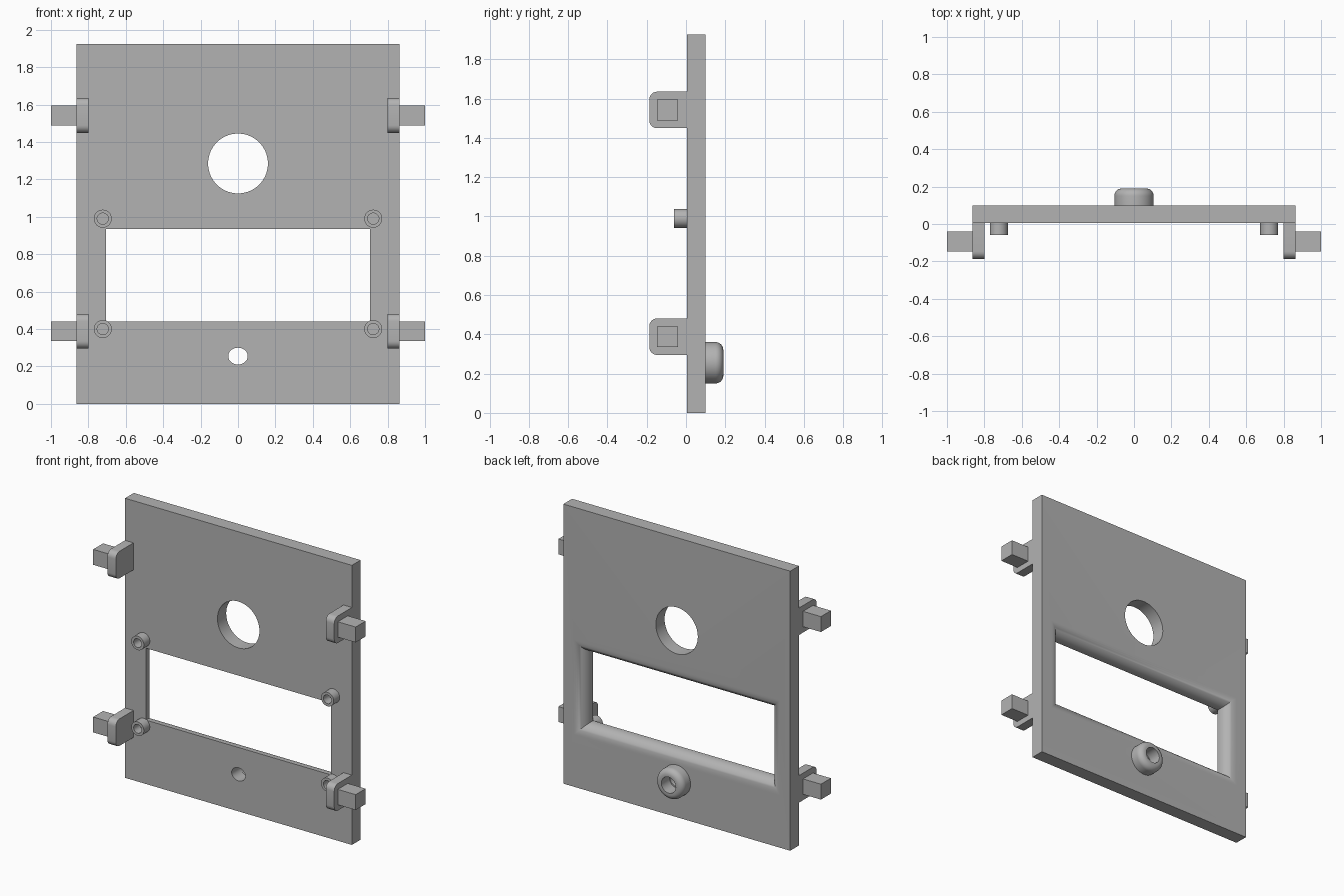
import bpy, bmesh
from math import sin, cos, pi, radians
from mathutils import Matrix

if "Cube" in bpy.data.objects:
    bpy.data.objects.remove(bpy.data.objects["Cube"])

grey = bpy.data.materials.new("plain grey")
grey.use_nodes = True
COLOUR = (0.45, 0.45, 0.45, 1)
grey.diffuse_color = COLOUR
grey.node_tree.nodes["Principled BSDF"].inputs["Base Color"].default_value = COLOUR

FRONT, BACK = 0.005, 0.1


def finish(name, bm):
    bmesh.ops.recalc_face_normals(bm, faces=bm.faces)
    mesh = bpy.data.meshes.new(name)
    bm.to_mesh(mesh)
    bm.free()
    mesh.materials.append(grey)
    obj = bpy.data.objects.new(name, mesh)
    bpy.context.collection.objects.link(obj)
    return obj


def smooth(obj):
    bpy.ops.object.select_all(action="DESELECT")
    obj.select_set(True)
    bpy.context.view_layer.objects.active = obj
    bpy.ops.object.shade_smooth_by_angle(angle=radians(35))


def box(name, x0, x1, y0, y1, z0, z1):
    bm = bmesh.new()
    size = Matrix.Diagonal((x1 - x0, y1 - y0, z1 - z0, 1))
    centre = Matrix.Translation(((x0 + x1) / 2, (y0 + y1) / 2, (z0 + z1) / 2))
    bmesh.ops.create_cube(bm, size=1, matrix=centre @ size)
    return finish(name, bm)


def loft(name, rings, closed=False):
    """Skin a list of point rings; cap the ends or join them."""
    bm = bmesh.new()
    loops = [[bm.verts.new(p) for p in ring] for ring in rings]
    pairs = list(zip(loops, loops[1:]))
    if closed:
        pairs.append((loops[-1], loops[0]))
    else:
        bm.faces.new(loops[0])
        bm.faces.new(loops[-1])
    n = len(loops[0])
    for a, b in pairs:
        for i in range(n):
            j = (i + 1) % n
            bm.faces.new((a[i], a[j], b[j], b[i]))
    return finish(name, bm)


def ellipse(x, y, z, rx, rz, n=48):
    return [(x + rx * cos(2 * pi * i / n), y, z + rz * sin(2 * pi * i / n)) for i in range(n)]


def turned(name, x, z, profile):
    """Ring-shaped part around the y axis from a closed (radius, y) profile."""
    obj = loft(name, [ellipse(x, y, z, r, r) for r, y in profile], closed=True)
    smooth(obj)
    return obj


# Panel with its openings
panel = box("panel", -0.864, 0.864, FRONT, BACK, 0, 1.925)


def window_ring(y, grow):
    x, z0, z1 = 0.705 + grow, 0.44 - grow, 0.935 + grow
    return [(-x, y, z0), (x, y, z0), (x, y, z1), (-x, y, z1)]


# Window edge is rounded over towards the back
FLARE, DEPTH, STEPS = 0.08, 0.08, 10
rings = [window_ring(-0.1, 0)]
for i in range(STEPS + 1):
    a = pi / 2 * i / STEPS
    rings.append(window_ring(BACK - DEPTH * (1 - sin(a)), FLARE * (1 - cos(a))))
rings.append(window_ring(0.3, FLARE))
cutters = [
    loft("window_cutter", rings),
    loft("large_hole_cutter", [ellipse(0, y, 1.285, 0.16, 0.16, 64) for y in (-0.1, 0.3)]),
    loft("small_hole_cutter", [ellipse(0, y, 0.255, 0.052, 0.045) for y in (-0.1, 0.3)]),
]
for cutter in cutters:
    cutter.hide_render = True
    mod = panel.modifiers.new(cutter.name, "BOOLEAN")
    mod.operation = "DIFFERENCE"
    mod.solver = "EXACT"
    mod.object = cutter
bpy.context.view_layer.update()
cut = bpy.data.meshes.new_from_object(panel.evaluated_get(bpy.context.evaluated_depsgraph_get()))
panel.modifiers.clear()
panel.data = cut
for cutter in cutters:
    bpy.data.objects.remove(cutter)
smooth(panel)

# Rounded collar on the back around the small hole
R, TOP, FILLET = 0.105, 0.19, 0.04
arc = [(R - FILLET * (1 - cos(a)), TOP - FILLET * (1 - sin(a)))
       for a in (pi / 2 * i / 8 for i in range(9))]
turned("back_collar", 0, 0.255, [(0.055, BACK), (R, BACK)] + arc + [(0.055, TOP)])

# Hollow screw posts at the window corners
for side, x in (("left", 0.723), ("right", -0.723)):
    for level, z in (("upper", 0.99), ("lower", 0.4)):
        turned(f"{level}_{side}_post", x, z,
               [(0.048, FRONT), (0.048, -0.06), (0.03, -0.06), (0.03, FRONT)])

# Side lugs with rounded front corners, each carrying a square peg
for side, s in (("left", 1), ("right", -1)):
    for level, z in (("upper", 1.542), ("lower", 0.388)):
        lug_x = sorted((s * 0.80, s * 0.864))
        peg_x = sorted((s * 0.864, s * 1.0))
        lug = box(f"{level}_{side}_lug", *lug_x, -0.187, FRONT, z - 0.093, z + 0.093)
        bm = bmesh.new()
        bm.from_mesh(lug.data)
        corners = [e for e in bm.edges if all(v.co.y < -0.1 for v in e.verts)
                   and abs(e.verts[0].co.x - e.verts[1].co.x) > 0.01]
        bmesh.ops.bevel(bm, geom=corners, offset=0.04, segments=6, affect="EDGES", profile=0.5)
        bm.to_mesh(lug.data)
        bm.free()
        smooth(lug)
        box(f"{level}_{side}_peg", *peg_x, -0.148, -0.04, z - 0.053, z + 0.053)
